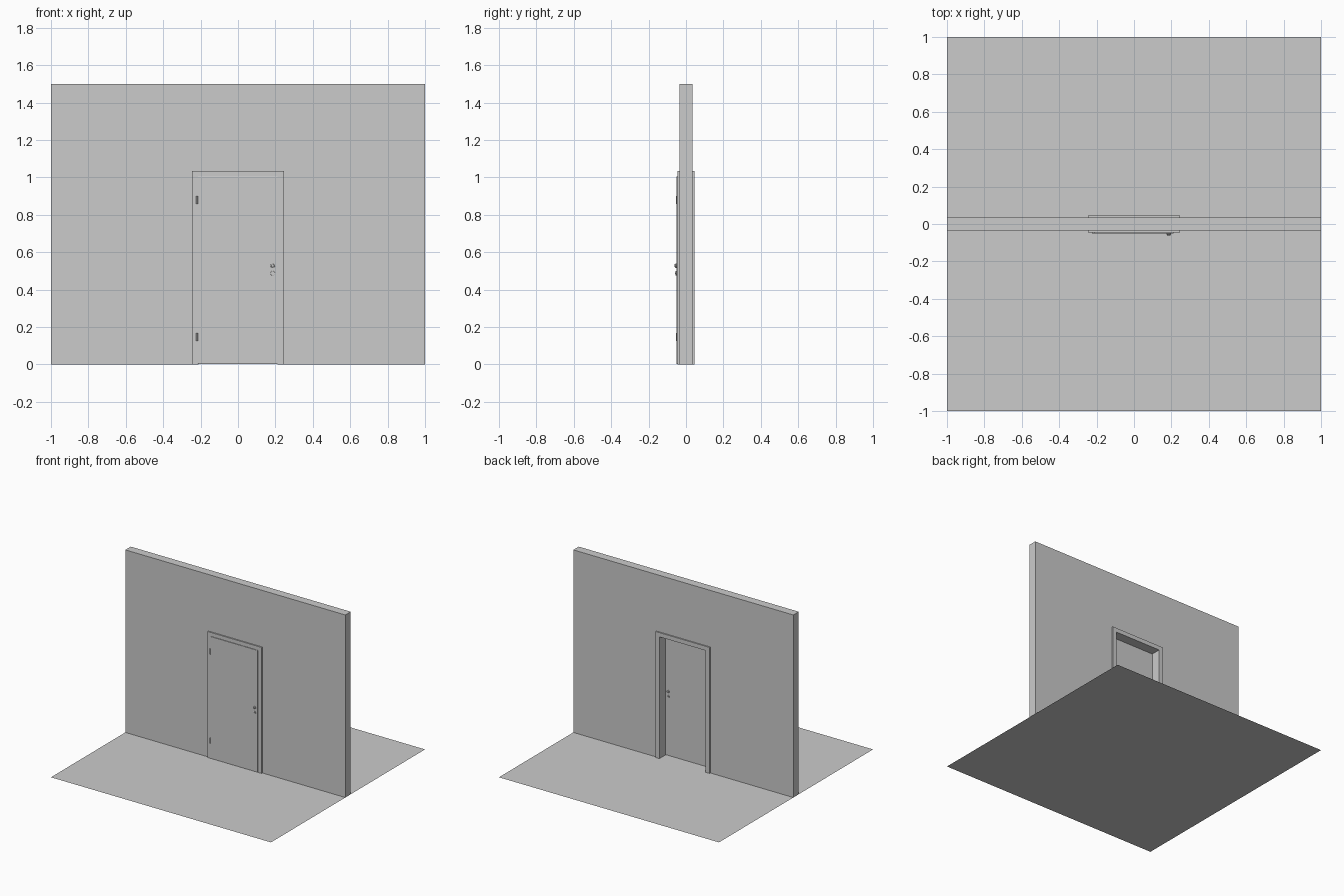
import bpy, bmesh, math

if "Cube" in bpy.data.objects:
    bpy.data.objects.remove(bpy.data.objects["Cube"])

HALF_W, DOOR_H = 0.21, 1.0      # clear opening
WALL_Y, TRIM_Y = 0.035, 0.045   # half depths of wall and door frame


def add_object(name, bm):
    bmesh.ops.recalc_face_normals(bm, faces=bm.faces)
    mesh = bpy.data.meshes.new(name)
    bm.to_mesh(mesh)
    bm.free()
    obj = bpy.data.objects.new(name, mesh)
    bpy.context.collection.objects.link(obj)
    return obj


def box(name, lo, hi, bevel=0):
    bm = bmesh.new()
    bmesh.ops.create_cube(bm, size=1)
    for v in bm.verts:
        v.co = [(a + b) / 2 + c * (b - a) for a, b, c in zip(lo, hi, v.co)]
    if bevel:
        bmesh.ops.bevel(bm, geom=bm.edges[:], offset=bevel, segments=2,
                        profile=0.5, affect='EDGES')
    return add_object(name, bm)


def cylinder(name, r, depth, loc, along_y=False, bevel=0):
    bpy.ops.mesh.primitive_cylinder_add(
        vertices=24, radius=r, depth=depth, location=loc,
        rotation=(math.pi / 2 if along_y else 0, 0, 0))
    obj = bpy.context.object
    obj.name = name
    if bevel:
        mod = obj.modifiers.new("bevel", 'BEVEL')
        mod.width, mod.segments = bevel, 2
    bpy.ops.object.shade_smooth_by_angle()
    return obj


def sweep_around_opening(name, section):
    """Sweep (outward offset, y) points up, over and down the doorway."""
    bm = bmesh.new()
    rings = []
    for side, top in ((-1, 0), (-1, 1), (1, 1), (1, 0)):
        rings.append([bm.verts.new((side * (HALF_W + o), y, top * (DOOR_H + o)))
                      for o, y in section])
    n = len(section)
    for a, b in zip(rings, rings[1:]):
        for i in range(n):
            j = (i + 1) % n
            bm.faces.new((a[i], a[j], b[j], b[i]))
    bm.faces.new(rings[0])
    bm.faces.new(rings[-1])
    return add_object(name, bm)


# Floor sheet
bpy.ops.mesh.primitive_plane_add(size=2)
bpy.context.object.name = "floor"

# Wall with doorway, extruded from its front outline
hx, hz = HALF_W + 0.015, DOOR_H + 0.015
outline = [(-1, 0), (-hx, 0), (-hx, hz), (hx, hz), (hx, 0), (1, 0), (1, 1.5), (-1, 1.5)]
bm = bmesh.new()
face = bm.faces.new([bm.verts.new((x, -WALL_Y, z)) for x, z in outline])
ext = bmesh.ops.extrude_face_region(bm, geom=[face], use_keep_orig=True)
bmesh.ops.translate(bm, vec=(0, 2 * WALL_Y, 0),
                    verts=[g for g in ext["geom"] if isinstance(g, bmesh.types.BMVert)])
add_object("wall", bm)

# Door frame: jamb lining with a casing lip on both wall faces
sweep_around_opening("door_frame", [
    (0, -TRIM_Y), (0.035, -TRIM_Y), (0.035, -WALL_Y), (0.015, -WALL_Y),
    (0.015, WALL_Y), (0.035, WALL_Y), (0.035, TRIM_Y), (0, TRIM_Y)])

# Door leaf: slab in the opening with a thin front face overlapping the frame
box("door_slab", (-0.209, -0.046, 0.003), (0.209, -0.034, 0.999))
box("door_front", (-0.213, -0.051, 0.003), (0.212, -0.0455, 1.004), 0.001)

# Hinges
for name, z in (("hinge_lower", 0.147), ("hinge_upper", 0.88)):
    cylinder(name, 0.005, 0.043, (-0.219, -0.049, z))

# Knob and lock on both sides of the door
for side, y, d in (("front", -0.051, -1), ("back", -0.034, 1)):
    cylinder("knob_rose_" + side, 0.0125, 0.004, (0.186, y + d * 0.002, 0.528), True, 0.001)
    cylinder("knob_" + side, 0.009, 0.007, (0.186, y + d * 0.0065, 0.528), True, 0.002)
    cylinder("lock_rose_" + side, 0.0125, 0.004, (0.186, y + d * 0.002, 0.487), True, 0.001)
    cylinder("lock_barrel_" + side, 0.005, 0.006, (0.186, y + d * 0.005, 0.487), True)
